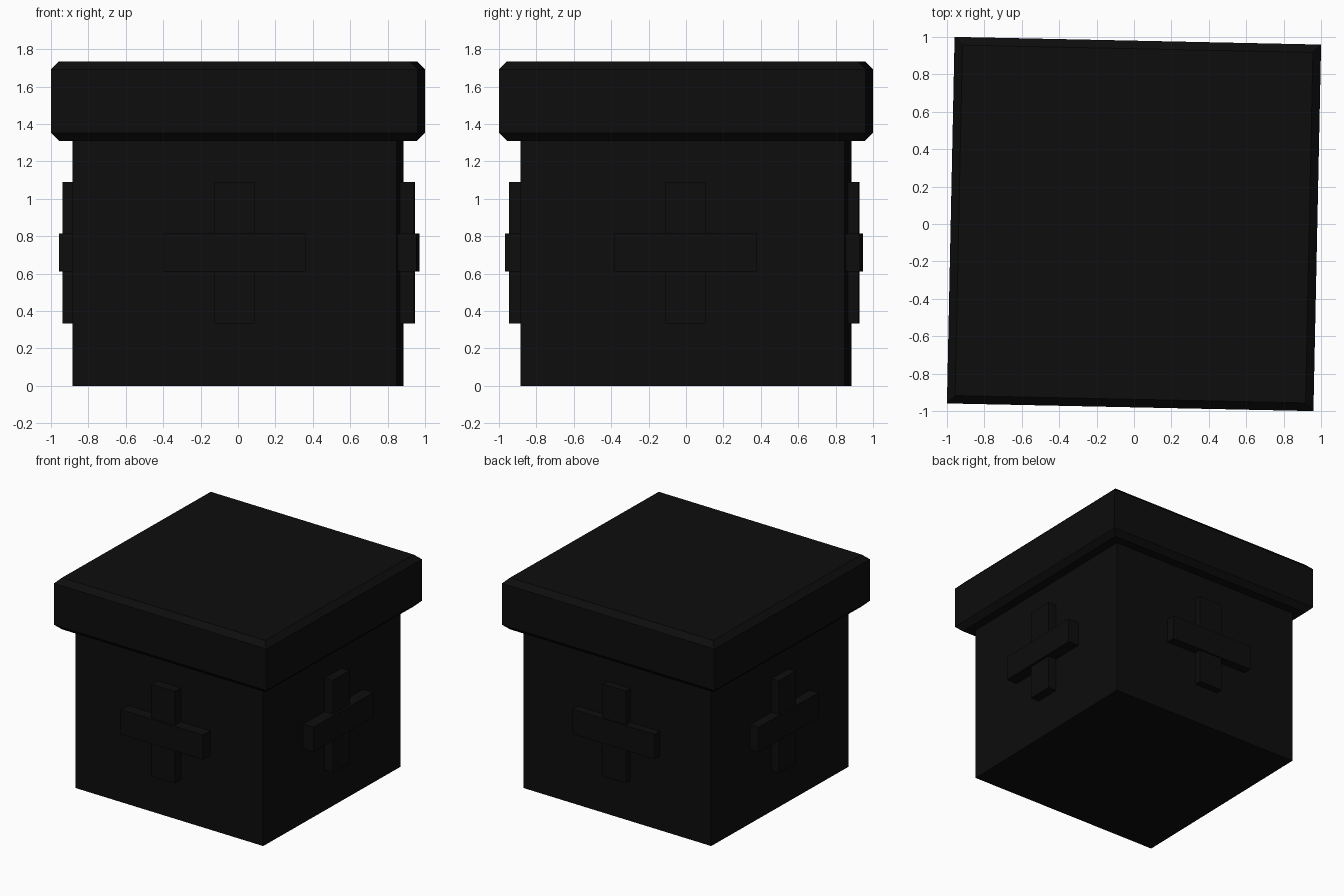
import bpy, bmesh, math
from mathutils import Matrix

if "Cube" in bpy.data.objects:
    bpy.data.objects.remove(bpy.data.objects["Cube"])

# One near-black colour for the whole model
black = bpy.data.materials.new("soft black")
black.diffuse_color = (0.004, 0.004, 0.004, 1)
black.use_nodes = True
black.node_tree.nodes["Principled BSDF"].inputs["Base Color"].default_value = black.diffuse_color

TURN = Matrix.Rotation(math.radians(-1.2), 4, 'Z')   # whole box is slightly turned


def finish(name, bm, matrix=TURN):
    bm.transform(matrix)
    bmesh.ops.recalc_face_normals(bm, faces=bm.faces)
    mesh = bpy.data.meshes.new(name)
    bm.to_mesh(mesh)
    bm.free()
    mesh.materials.append(black)
    obj = bpy.data.objects.new(name, mesh)
    bpy.context.collection.objects.link(obj)


def square_stack(name, profile):
    """Closed square solid from (half width, z) levels."""
    bm = bmesh.new()
    rings = [[bm.verts.new((sx * h, sy * h, z))
              for sx, sy in ((-1, -1), (1, -1), (1, 1), (-1, 1))] for h, z in profile]
    for a, b in zip(rings, rings[1:]):
        for i in range(4):
            j = (i + 1) % 4
            bm.faces.new((a[i], a[j], b[j], b[i]))
    bm.faces.new(rings[0])
    bm.faces.new(rings[-1])
    finish(name, bm)


def bar(name, u, half_width, z0, z1, depth, angle):
    """Raised bar on one wall, reaching from inside the wall out to depth."""
    inner = 0.85
    bm = bmesh.new()
    bmesh.ops.create_cube(bm, size=1)
    bmesh.ops.scale(bm, vec=(2 * half_width, depth - inner, z1 - z0), verts=bm.verts)
    bmesh.ops.translate(bm, vec=(u, -(depth + inner) / 2, (z0 + z1) / 2), verts=bm.verts)
    finish(name, bm, TURN @ Matrix.Rotation(math.radians(angle), 4, 'Z'))


# Box body and chamfered lid
square_stack("box_body", [(0.867, 0), (0.867, 1.32)])
square_stack("lid", [(0.937, 1.31), (0.98, 1.352), (0.98, 1.692), (0.937, 1.735)])

# Ribbon cross on each wall: side, angle, sideways offset, upright depth, crossbar depth
for side, angle, u, upright, cross in (
        ("front", 0, 0.0, 0.943, 0.96), ("right", 90, 0.016, 0.943, 0.963),
        ("back", 180, 0.015, 0.925, 0.938), ("left", 270, 0.0, 0.935, 0.948)):
    bar(side + "_upright_bar", u, 0.107, 0.333, 1.09, upright, angle)
    bar(side + "_cross_bar", u, 0.38, 0.61, 0.813, cross, angle)
